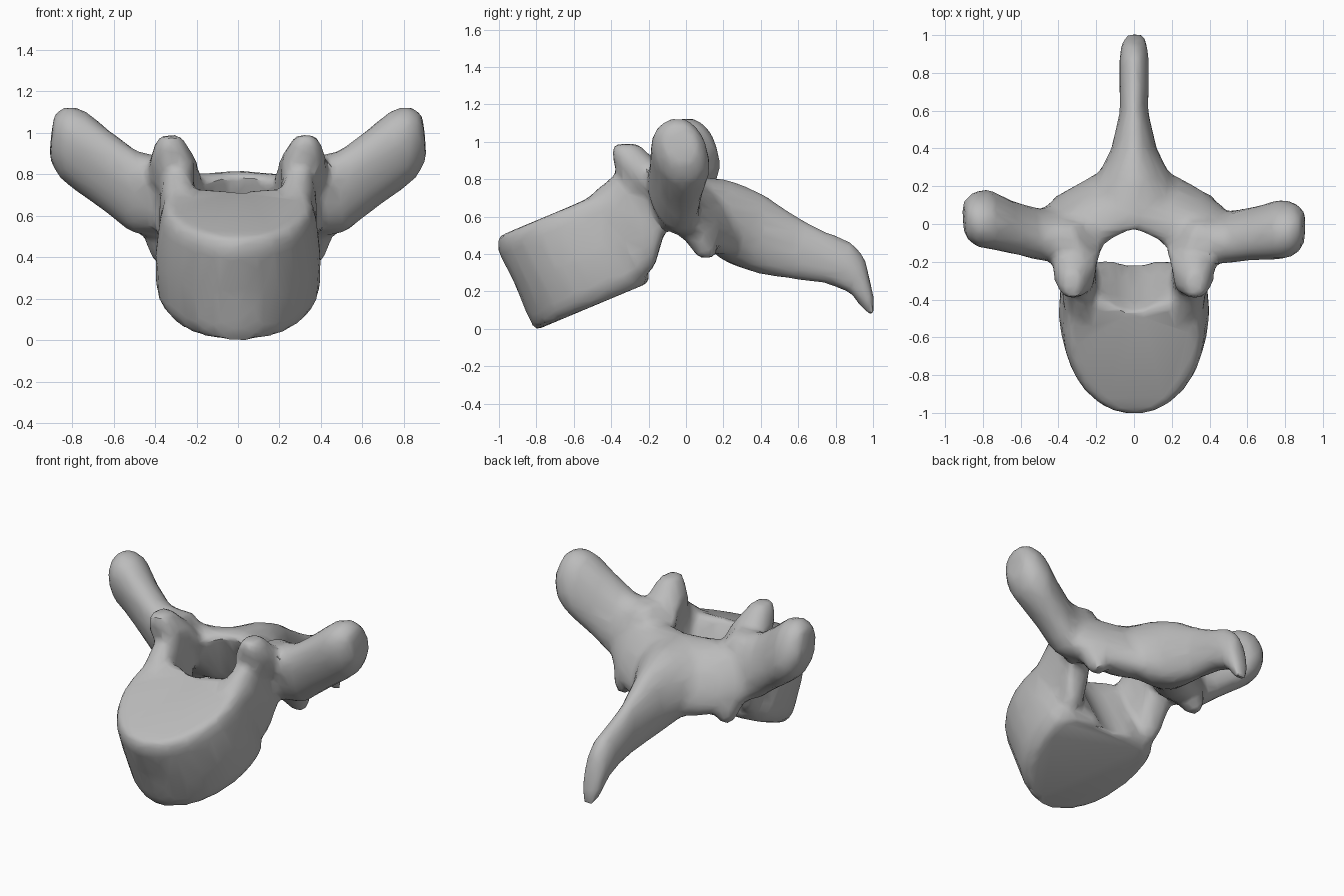
import bpy, bmesh, math
from mathutils import Vector

if "Cube" in bpy.data.objects:
    bpy.data.objects.remove(bpy.data.objects["Cube"], do_unlink=True)

bone = bpy.data.materials.new("bone grey")
bone.use_nodes = True
grey = (0.5, 0.5, 0.5, 1)
bone.diffuse_color = grey
bone.node_tree.nodes["Principled BSDF"].inputs["Base Color"].default_value = grey

X, Y, Z = Vector((1, 0, 0)), Vector((0, 1, 0)), Vector((0, 0, 1))
SIDES = 24


def power(value, exponent):
    return math.copysign(abs(value) ** exponent, value)


def loft(bm, stations, u, v, front=0.9, back=0.9, lean=0.0):
    """Skin oval rings (x, y, z, radius along u, radius along v).
    front and back shape the two halves; lean moves the widest point along v."""
    rings = []
    for x, y, z, ru, rv in stations:
        ring = []
        for i in range(SIDES):
            a = math.tau * i / SIDES
            half = 1 if math.sin(a) > 0 else -1
            e = back if half > 0 else front
            across = lean + (1 - half * lean) * power(math.sin(a), e)
            ring.append(bm.verts.new(Vector((x, y, z)) + u * ru * power(math.cos(a), e)
                                     + v * rv * across))
        rings.append(ring)
    for low, high in zip(rings, rings[1:]):
        for i in range(SIDES):
            j = (i + 1) % SIDES
            bm.faces.new((low[i], low[j], high[j], high[i]))
    bm.faces.new(rings[0][::-1])
    bm.faces.new(rings[-1])


def make_object(name, bm):
    bmesh.ops.recalc_face_normals(bm, faces=bm.faces)
    mesh = bpy.data.meshes.new(name)
    bm.to_mesh(mesh)
    bm.free()
    obj = bpy.data.objects.new(name, mesh)
    bpy.context.collection.objects.link(obj)
    return obj


bm = bmesh.new()

# Vertebral body: tilted drum, tapering forwards and flat behind
loft(bm, [(0, -0.50, 0.12, 0.35, 0.335), (0, -0.52, 0.19, 0.395, 0.35),
          (0, -0.60, 0.36, 0.40, 0.34), (0, -0.69, 0.55, 0.375, 0.345),
          (0, -0.715, 0.615, 0.35, 0.32)],
     X, Vector((0, 0.92, 0.385)), front=1.0, back=0.6, lean=0.4)

# Rear arch, hollowed later by the canal
loft(bm, [(-0.48, -0.05, 0.68, 0.10, 0.19), (-0.36, 0.0, 0.64, 0.14, 0.23),
          (-0.2, 0.07, 0.60, 0.16, 0.23), (0, 0.15, 0.61, 0.16, 0.24),
          (0.2, 0.07, 0.60, 0.16, 0.23), (0.36, 0.0, 0.64, 0.14, 0.23),
          (0.48, -0.05, 0.68, 0.10, 0.19)],
     Y, Vector((0, 0.45, -0.88)))

# Spinous process with a ridged top
loft(bm, [(0, 0.12, 0.61, 0.26, 0.20), (0, 0.24, 0.57, 0.20, 0.225),
          (0, 0.40, 0.51, 0.12, 0.22), (0, 0.60, 0.43, 0.075, 0.17),
          (0, 0.75, 0.38, 0.08, 0.14), (0, 0.88, 0.33, 0.08, 0.14),
          (0, 0.955, 0.24, 0.07, 0.15), (0.01, 1.005, 0.12, 0.05, 0.06)],
     X, Z, back=1.15)

for side in (-1, 1):
    shift = 0.055 if side < 0 else 0.0

    def pair(stations, u, v):
        loft(bm, [(side * x, y, z, a, b) for x, y, z, a, b in stations], u,
             Vector((side * v.x, v.y, v.z)))

    # Pedicle with a deep root on the body
    pair([(0.27, -0.54, 0.57, 0.08, 0.12), (0.29, -0.38, 0.63, 0.09, 0.20),
          (0.29, -0.25, 0.57, 0.09, 0.31), (0.30, -0.17, 0.59, 0.09, 0.27),
          (0.33, -0.10, 0.73, 0.10, 0.17), (0.35, 0.0, 0.71, 0.09, 0.16)], X, Z)
    # Upper joint process: broad base and narrow crest
    pair([(0.28, -0.19, 0.74, 0.14, 0.13), (0.31, -0.25, 0.86, 0.12, 0.13),
          (0.325, -0.30, 0.94, 0.08, 0.10), (0.325, -0.32, 0.99, 0.05, 0.07)], X, Y)
    # Lower joint process
    pair([(0.35, 0.05, 0.55, 0.11, 0.10), (0.36, 0.09, 0.45, 0.08, 0.08),
          (0.37, 0.11, 0.38, 0.04, 0.05)], X, Y)
    # Transverse process: a leaning paddle with a blunt end
    pair([(0.34, -0.06, 0.69, 0.12, 0.20), (0.50, -0.07 + shift / 4, 0.715, 0.125, 0.20),
          (0.63, -0.05 + shift / 2, 0.815, 0.13, 0.195),
          (0.76, -0.03 + shift, 0.915, 0.15, 0.20),
          (0.84, -0.03 + shift, 0.955, 0.14, 0.18),
          (0.90, -0.03 + shift, 0.985, 0.09, 0.11)],
         Vector((0, 0.94, 0.34)), Vector((-0.1, -0.34, 0.94)))
vertebra = make_object("vertebra", bm)

# Canal cutter, narrowing towards the rear
bm = bmesh.new()
loft(bm, [(0, -0.48, 1.2, 0.215, 0.23), (0, 0.14, 0.0, 0.215, 0.23)], X, Y,
     front=1.0, back=1.2)
canal = make_object("canal_cutter", bm)
canal.hide_render = True

# Fuse, hollow, soften and simplify
mod = vertebra.modifiers.new("fuse", 'REMESH')
mod.mode, mod.voxel_size = 'VOXEL', 0.02
mod = vertebra.modifiers.new("hollow", 'BOOLEAN')
mod.operation, mod.object, mod.solver = 'DIFFERENCE', canal, 'EXACT'
mod = vertebra.modifiers.new("refuse", 'REMESH')
mod.mode, mod.voxel_size = 'VOXEL', 0.02
mod = vertebra.modifiers.new("soften", 'SMOOTH')
mod.factor, mod.iterations = 0.5, 10
mod = vertebra.modifiers.new("simplify", 'DECIMATE')
mod.ratio = 0.1
deps = bpy.context.evaluated_depsgraph_get()
mesh = bpy.data.meshes.new_from_object(vertebra.evaluated_get(deps))
vertebra.modifiers.clear()
vertebra.data = mesh
bpy.data.objects.remove(canal, do_unlink=True)

mesh.materials.clear()
mesh.materials.append(bone)
bpy.ops.object.select_all(action='DESELECT')
vertebra.select_set(True)
bpy.context.view_layer.objects.active = vertebra
bpy.ops.object.shade_smooth_by_angle(angle=math.radians(35))
